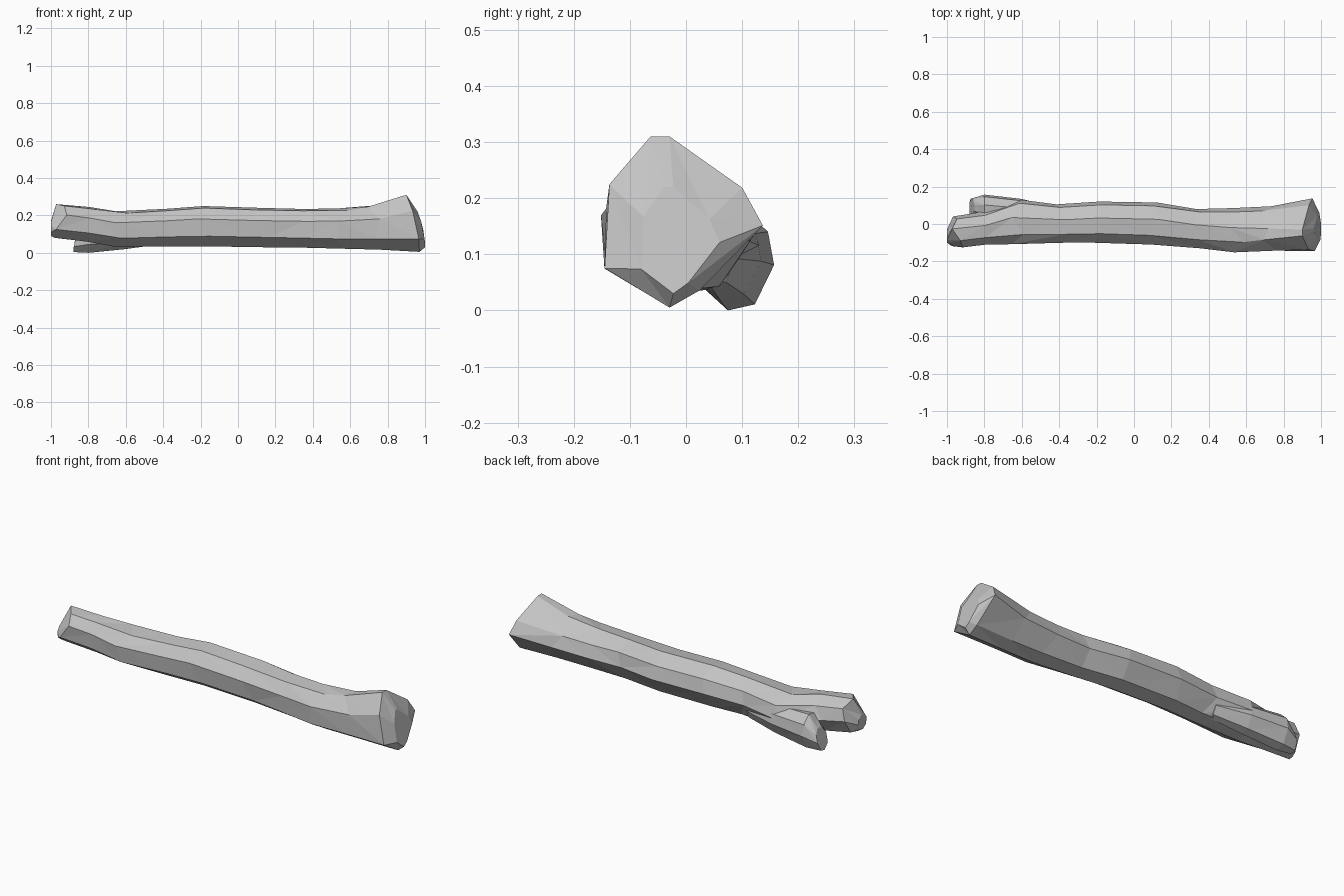
import bpy
import bmesh
import random

random.seed(4)

default_cube = bpy.data.objects.get("Cube")
if default_cube:
    bpy.data.objects.remove(default_cube, do_unlink=True)

# Single matte grey
grey = bpy.data.materials.new("stone grey")
grey.use_nodes = True
colour = (0.55, 0.55, 0.55, 1)
grey.diffuse_color = colour
grey.node_tree.nodes["Principled BSDF"].inputs["Base Color"].default_value = colour

# Eight-sided cross-sections in unit (y, z) space: the shaft and the flared end
SHAFT = [(.22, .95), (.6, 1), (.92, .78), (1, .45), (.75, .06), (.4, 0), (.04, .25), (0, .68)]
FLARE = [(.29, 1), (.41, 1), (.87, .7), (1, .48), (.6, .1), (.41, 0), (0, .23), (.03, .72)]


def loft(name, stations, jitter):
    """Skin a chain of faceted rings; station = x, y0, y1, z0, z1, flare, lean."""
    bm = bmesh.new()
    rings = []
    for i, (x, y0, y1, z0, z1, flare, lean) in enumerate(stations):
        wobble = jitter if 0 < i < len(stations) - 2 else 0
        ring = []
        for (ua, va), (ub, vb) in zip(SHAFT, FLARE):
            u = ua + (ub - ua) * flare
            v = va + (vb - va) * flare
            shift = random.uniform(-wobble, wobble)
            ring.append(bm.verts.new((x - lean * v * v + shift,
                                      y0 + (y1 - y0) * u,
                                      z0 + (z1 - z0) * v)))
        rings.append(ring)
    # Triangles with alternating diagonals give the chiselled look
    for a, b in zip(rings, rings[1:]):
        for k in range(len(a)):
            n = (k + 1) % len(a)
            if random.random() < 0.5:
                bm.faces.new((a[k], a[n], b[n]))
                bm.faces.new((a[k], b[n], b[k]))
            else:
                bm.faces.new((a[k], a[n], b[k]))
                bm.faces.new((a[n], b[n], b[k]))
    bm.faces.new(rings[0])
    bm.faces.new(rings[-1])
    bmesh.ops.recalc_face_normals(bm, faces=bm.faces[:])
    mesh = bpy.data.meshes.new(name)
    bm.to_mesh(mesh)
    bm.free()
    mesh.materials.append(grey)
    obj = bpy.data.objects.new(name, mesh)
    bpy.context.collection.objects.link(obj)
    return obj


# Shaft, from the small upper knob to the flared, slanted end
shaft = loft("bone_shaft", [
    (-1, -.1, -.03, .09, .17, 0, 0),
    (-.95, -.125, .04, .08, .26, 0, 0),
    (-.82, -.11, .06, .06, .245, 0, 0),
    (-.62, -.108, .13, .03, .222, 0, 0),
    (-.4, -.1, .105, .035, .236, 0, 0),
    (-.18, -.1, .12, .035, .25, 0, 0),
    (.12, -.11, .115, .03, .24, 0, 0),
    (.35, -.13, .08, .027, .235, 0, 0),
    (.55, -.153, .085, .022, .236, .2, 0),
    (.72, -.146, .095, .017, .252, .5, 0),
    (.97, -.145, .137, .005, .31, 1, .07),
    (1, -.08, .06, .03, .22, 1, .04),
], 0.04)

# Lower rear knob beside the upper one
knob = loft("rear_knob", [
    (-.42, .01, .09, .045, .15, 0, 0),
    (-.6, .01, .134, .02, .17, 0, 0),
    (-.8, .02, .157, 0, .18, 0, 0),
    (-.88, .05, .135, .004, .12, 0, -.03),
], 0)

# Fuse both into one skin
union = shaft.modifiers.new("fuse_knob", "BOOLEAN")
union.operation = "UNION"
union.solver = "EXACT"
union.object = knob
bpy.context.view_layer.update()
evaluated = shaft.evaluated_get(bpy.context.evaluated_depsgraph_get())
fused = bpy.data.meshes.new_from_object(evaluated)
shaft.modifiers.clear()
shaft.data = fused
bpy.data.objects.remove(knob, do_unlink=True)
